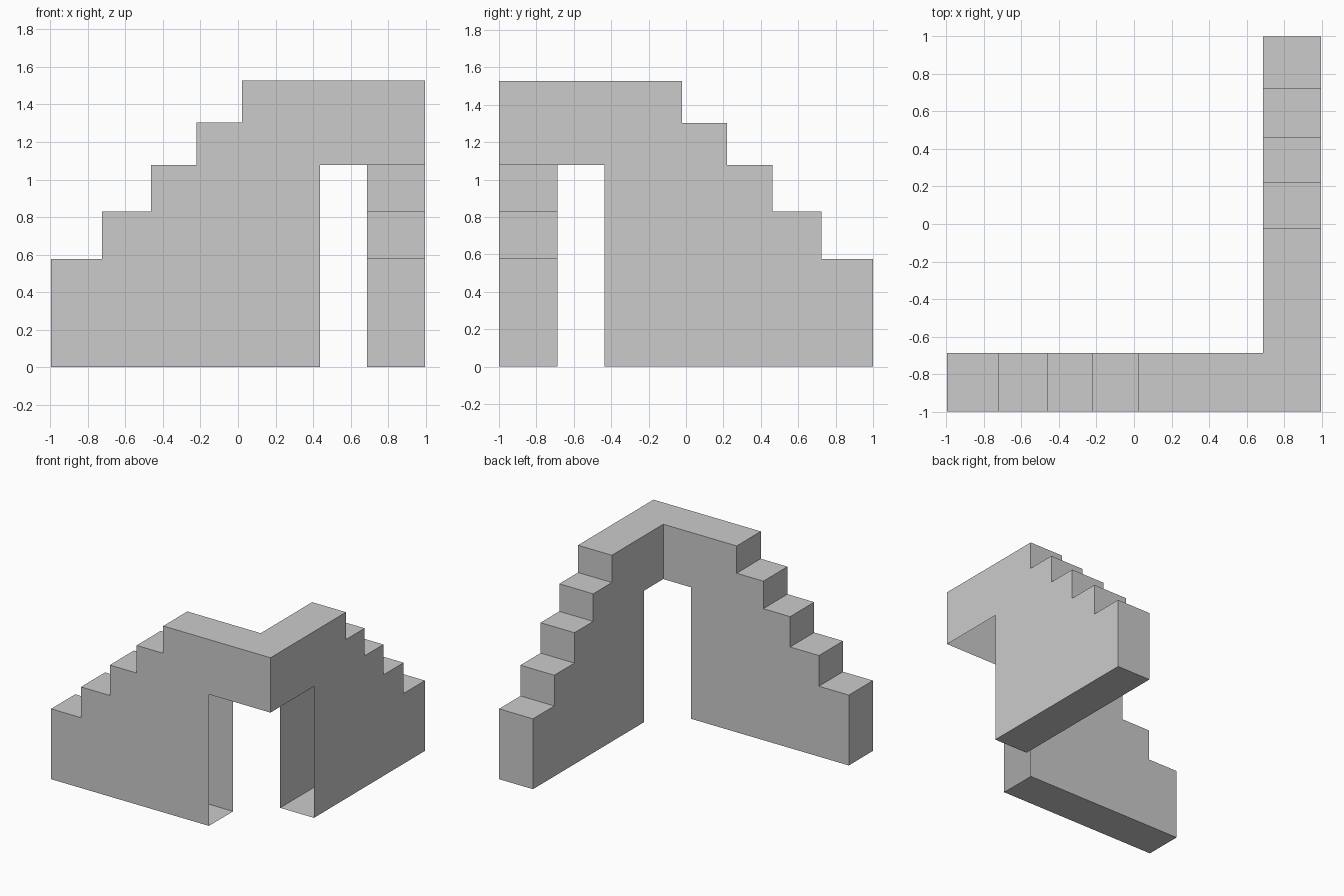
import bpy
import bmesh

if "Cube" in bpy.data.objects:
    bpy.data.objects.remove(bpy.data.objects["Cube"])

# Shared dimensions: outer corner, inner corner, doorway edge
HALF_X, HALF_Y = 0.995, 1.0
INNER = 0.688
DOOR, DOOR_TOP = 0.437, 1.078
RISERS = [-1.0, -0.724, -0.463, -0.22, 0.022]
HEIGHTS = [0.577, 0.829, DOOR_TOP, 1.304, 1.528]


def profile(corner):
    """Stepped outline with the doorway cut out, as (run, z) points."""
    pts = [(RISERS[0], 0)]
    for i, (u, z) in enumerate(zip(RISERS, HEIGHTS)):
        end = RISERS[i + 1] if i < len(RISERS) - 1 else corner
        pts += [(u, z), (end, z)]
    return pts + [(corner, DOOR_TOP), (DOOR, DOOR_TOP), (DOOR, 0)]


def front(u, depth, z):
    return (max(-HALF_X, min(HALF_X, u)), -depth, z)


def right(u, depth, z):
    return (min(depth, HALF_X), -u, z)


def add_wall(bm, place):
    outer = [bm.verts.new(place(u, 1.0, z)) for u, z in profile(1.0)]
    inner = [bm.verts.new(place(u, INNER, z)) for u, z in profile(INNER)]
    bm.faces.new(outer)
    bm.faces.new(inner)
    n = len(outer)
    # End, risers, treads and base; the doorway edges stay open
    for i in list(range(n - 4)) + [n - 1]:
        j = (i + 1) % n
        bm.faces.new((outer[i], outer[j], inner[j], inner[i]))


# Two stepped walls joined at a mitred corner above the doorway
bm = bmesh.new()
add_wall(bm, front)
add_wall(bm, right)
bmesh.ops.remove_doubles(bm, verts=bm.verts, dist=0.0005)
bmesh.ops.recalc_face_normals(bm, faces=bm.faces)
mesh = bpy.data.meshes.new("stepped_corner_wall")
bm.to_mesh(mesh)
bm.free()
wall = bpy.data.objects.new("stepped_corner_wall", mesh)
bpy.context.collection.objects.link(wall)
